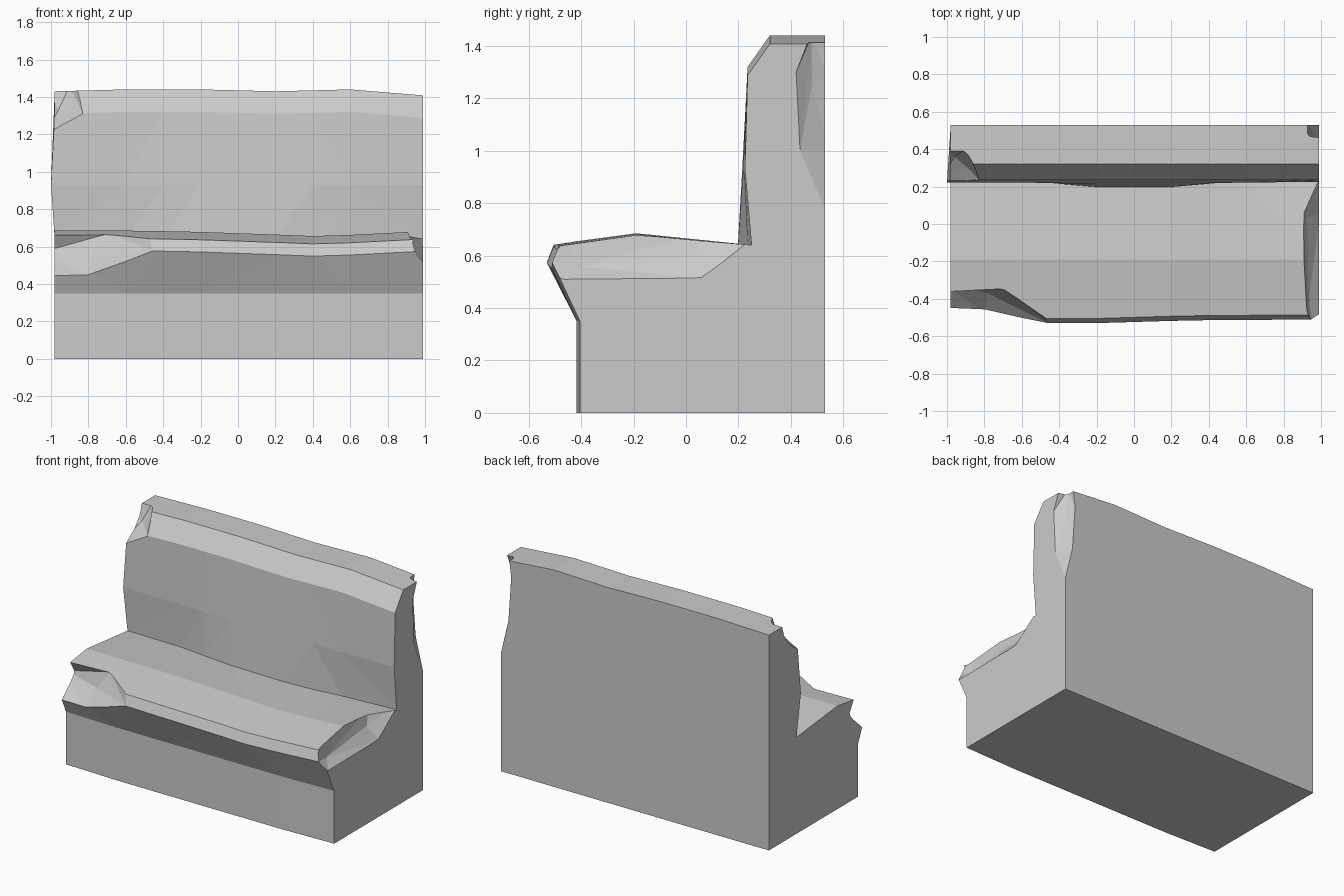
import bpy, bmesh

# Bench side profile (y, z); groups say which wobble applies to each point
profile = [(0.53, 0, 'base'), (-0.405, 0, 'base'), (-0.405, 0.35, 'base'),
           (-0.51, 0.575, 'lip'), (-0.485, 0.64, 'lip'), (-0.19, 0.682, 'seat'),
           (0.25, 0.64, 'joint'), (0.225, 0.93, 'mid'), (0.235, 1.31, 'top'),
           (0.32, 1.43, 'top'), (0.53, 1.43, 'top')]

# Stations along x: x, lip dy, seat dz, joint dy, top dz
stations = [(-0.98, 0.0, 0.003, -0.01, 0.0), (-0.6, -0.02, 0.003, -0.015, 0.01),
            (-0.4, -0.02, 0.0, -0.035, 0.01), (-0.2, -0.02, -0.004, -0.052, 0.01),
            (0.2, -0.008, -0.018, -0.052, 0.0), (0.4, -0.004, -0.026, -0.035, 0.005),
            (0.6, -0.003, -0.02, -0.015, 0.01), (0.99, 0.0, 0.0, 0.0, -0.022)]


def make_object(name, bm):
    bmesh.ops.recalc_face_normals(bm, faces=bm.faces)
    mesh = bpy.data.meshes.new(name)
    bm.to_mesh(mesh)
    bm.free()
    ob = bpy.data.objects.new(name, mesh)
    bpy.context.collection.objects.link(ob)
    return ob


# Lofted bench body
bm = bmesh.new()
rings = []
for x, lip, seat, joint, top in stations:
    ring = []
    for y, z, kind in profile:
        px = x
        if kind == 'lip':
            y, z = y + lip, z + seat
        elif kind == 'seat':
            z += seat
        elif kind == 'joint':
            y, z = y + joint, z + seat * 0.4
        elif kind == 'mid':
            y += joint * 0.2
            px = -1.0 if x < -0.9 else x
        elif kind == 'top':
            z += top
        elif y < 0 and abs(x) < 0.9:
            y -= 0.012
        ring.append(bm.verts.new((px, y, z)))
    rings.append(ring)
n = len(profile)
for a, b in zip(rings, rings[1:]):
    for i in range(n):
        j = (i + 1) % n
        bm.faces.new((a[i], a[j], b[j], b[i]))
bm.faces.new(rings[0])
bm.faces.new(rings[-1][::-1])
# Triangulate first so the slightly warped quads cut cleanly
bmesh.ops.recalc_face_normals(bm, faces=bm.faces)
bmesh.ops.triangulate(bm, faces=bm.faces)
bench = make_object("bench", bm)


def chip(name, points):
    """Cut the convex hull of the points out of the bench."""
    bm = bmesh.new()
    for p in points:
        bm.verts.new(p)
    hull = bmesh.ops.convex_hull(bm, input=bm.verts)
    loose = [v for v in bm.verts if not v.link_faces]
    bmesh.ops.delete(bm, geom=loose, context='VERTS')
    ob = make_object(name, bm)
    ob.hide_render = True
    ob.hide_set(True)
    mod = bench.modifiers.new(name, 'BOOLEAN')
    mod.operation = 'DIFFERENCE'
    mod.solver = 'EXACT'
    mod.object = ob


# Broken front edge of the seat, left end
chip("chip_seat_front", [
    (-1.05, -0.37, 0.67), (-0.69, -0.35, 0.67), (-0.47, -0.5, 0.66),
    (-1.05, -0.31, 0.57), (-0.78, -0.37, 0.55), (-0.45, -0.535, 0.575),
    (-1.05, -0.45, 0.44), (-0.8, -0.465, 0.44),
    (-1.05, -0.65, 0.42), (-0.5, -0.65, 0.5), (-0.5, -0.65, 0.72), (-1.05, -0.65, 0.72)])

# Splintered right side of the seat
chip("chip_seat_side", [
    (0.90, 0.08, 0.69), (0.98, 0.24, 0.66), (0.905, -0.2, 0.70), (0.92, -0.46, 0.66),
    (0.925, 0.03, 0.60), (0.935, -0.41, 0.56), (0.95, -0.53, 0.575),
    (0.995, 0.06, 0.51), (0.995, -0.18, 0.51), (0.995, -0.47, 0.505),
    (1.1, 0.26, 0.7), (1.1, -0.55, 0.7), (1.1, -0.5, 0.48), (1.1, 0.1, 0.48)])

# Gouge along the rear right vertical edge
chip("chip_back_edge", [
    (0.99, 0.53, 0.78), (0.99, 0.435, 1.0), (0.99, 0.42, 1.3), (0.985, 0.48, 1.44),
    (0.93, 0.48, 1.44), (0.93, 0.54, 1.44), (0.91, 0.54, 1.28), (0.93, 0.54, 1.0),
    (0.94, 0.48, 1.25), (1.05, 0.47, 1.44), (1.05, 0.45, 1.0),
    (1.05, 0.6, 0.78), (1.05, 0.6, 1.44)])

# Broken upper left front corner of the backrest
chip("chip_back_corner", [
    (-1.03, 0.23, 1.20), (-0.83, 0.24, 1.31), (-0.86, 0.33, 1.46), (-0.9, 0.4, 1.46),
    (-1.03, 0.4, 1.46), (-0.96, 0.36, 1.33), (-0.89, 0.3, 1.32),
    (-1.03, 0.1, 1.2), (-0.83, 0.1, 1.31), (-0.86, 0.1, 1.46), (-1.03, 0.1, 1.46)])
